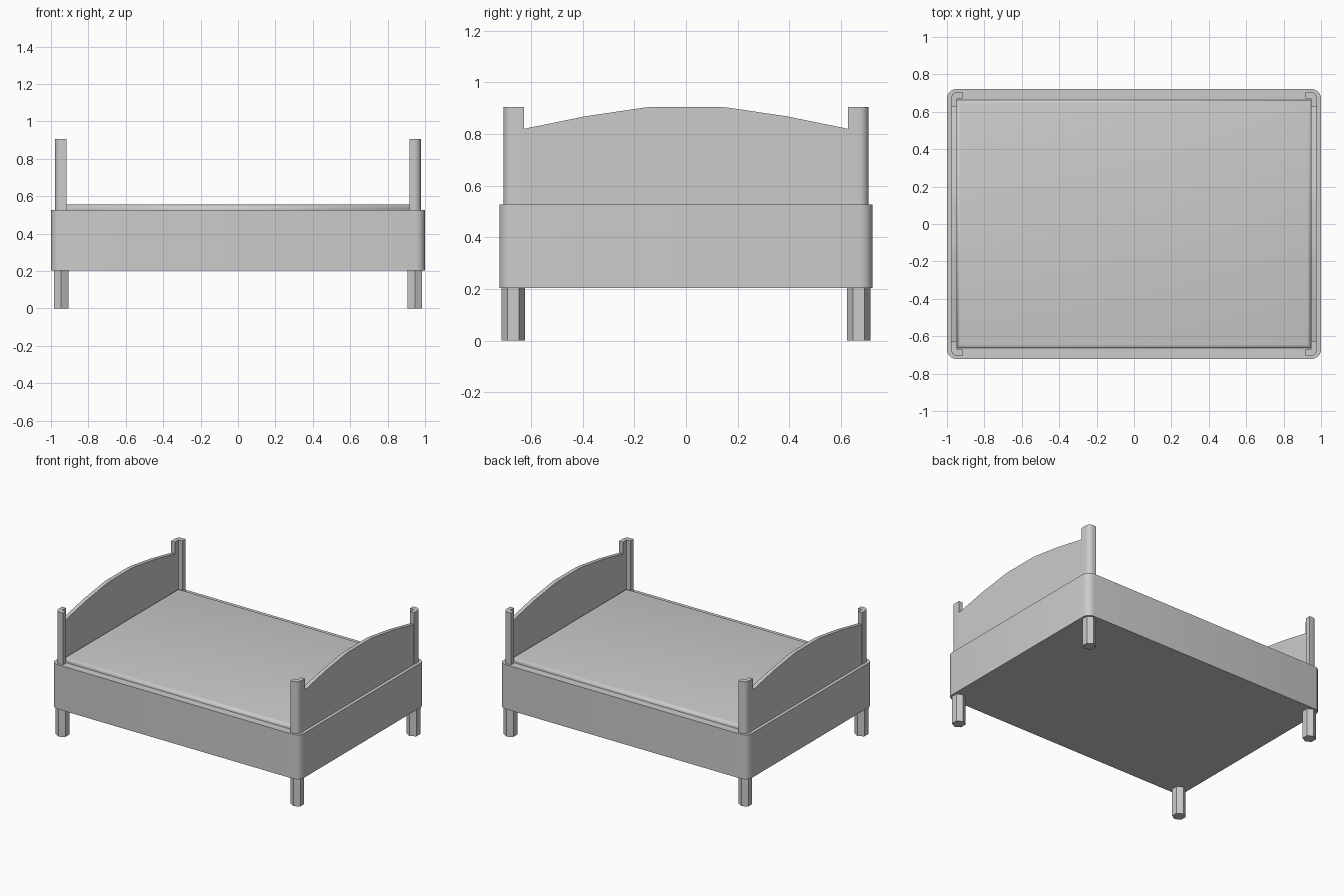
import bpy, bmesh, math

if "Cube" in bpy.data.objects:
    bpy.data.objects.remove(bpy.data.objects["Cube"])


def prism(name, pts, lo, hi, axis="z", smooth=False):
    """Extrude a closed 2D outline along z (xy points) or x (yz points)."""
    bm = bmesh.new()
    put = (lambda p, h: (p[0], p[1], h)) if axis == "z" else (lambda p, h: (h, p[0], p[1]))
    a = [bm.verts.new(put(p, lo)) for p in pts]
    b = [bm.verts.new(put(p, hi)) for p in pts]
    bm.faces.new(a)
    bm.faces.new(b)
    for i in range(len(pts)):
        j = (i + 1) % len(pts)
        bm.faces.new((a[i], a[j], b[j], b[i]))
    bmesh.ops.recalc_face_normals(bm, faces=bm.faces)
    me = bpy.data.meshes.new(name)
    bm.to_mesh(me)
    bm.free()
    ob = bpy.data.objects.new(name, me)
    bpy.context.collection.objects.link(ob)
    if smooth:
        bpy.ops.object.select_all(action="DESELECT")
        ob.select_set(True)
        bpy.context.view_layer.objects.active = ob
        bpy.ops.object.shade_smooth_by_angle(angle=math.radians(35))
    return ob


def arc(cx, cy, r, start, n=5):
    return [(cx + r * math.cos(math.radians(start + 90 * i / n)),
             cy + r * math.sin(math.radians(start + 90 * i / n))) for i in range(n + 1)]


def rounded_rect(hx, hy, r):
    x, y = hx - r, hy - r
    return arc(x, y, r, 0) + arc(-x, y, r, 90) + arc(-x, -y, r, 180) + arc(x, -y, r, 270)


# Bed frame with rounded corners
prism("bed_frame", rounded_rect(1.0, 0.722, 0.05), 0.204, 0.527, smooth=True)

# Mattress with soft top edge
mx, my = 0.947, 0.664
mattress = prism("mattress", [(mx, my), (-mx, my), (-mx, -my), (mx, -my)], 0.4, 0.556)
bm = bmesh.new()
bm.from_mesh(mattress.data)
top = [e for e in bm.edges if all(v.co.z > 0.5 for v in e.verts)]
bmesh.ops.bevel(bm, geom=top, offset=0.02, segments=3, profile=0.5, affect="EDGES")
bm.to_mesh(mattress.data)
bm.free()
for p in mattress.data.polygons:
    p.use_smooth = True

# Corner posts (L-shaped, rounded outside) and six-sided legs
post = [(0.947, 0.627), (0.978, 0.627)] + arc(0.943, 0.671, 0.035, 0) + \
       [(0.917, 0.706), (0.917, 0.67), (0.947, 0.67)]
for sx, xn in ((-1, "left"), (1, "right")):
    for sy, yn in ((-1, "front"), (1, "back")):
        prism(f"{yn}_{xn}_post", [(sx * x, sy * y) for x, y in post], 0.45, 0.905, smooth=True)
        hexagon = [(sx * 0.946 + 0.045 * math.cos(math.radians(30 + 60 * i)),
                    sy * 0.668 + 0.045 * math.sin(math.radians(30 + 60 * i))) for i in range(6)]
        prism(f"{yn}_{xn}_leg", hexagon, 0.0, 0.22)

# Arched end boards between the posts
half = [(0.12, 0.905), (0.16, 0.902), (0.39, 0.868), (0.635, 0.818)]
outline = [(-0.635, 0.45)] + [(-y, z) for y, z in reversed(half)] + half + [(0.635, 0.45)]
for s, name in ((-1, "headboard"), (1, "footboard")):
    prism(name, outline, s * 0.947, s * 0.976, axis="x")
